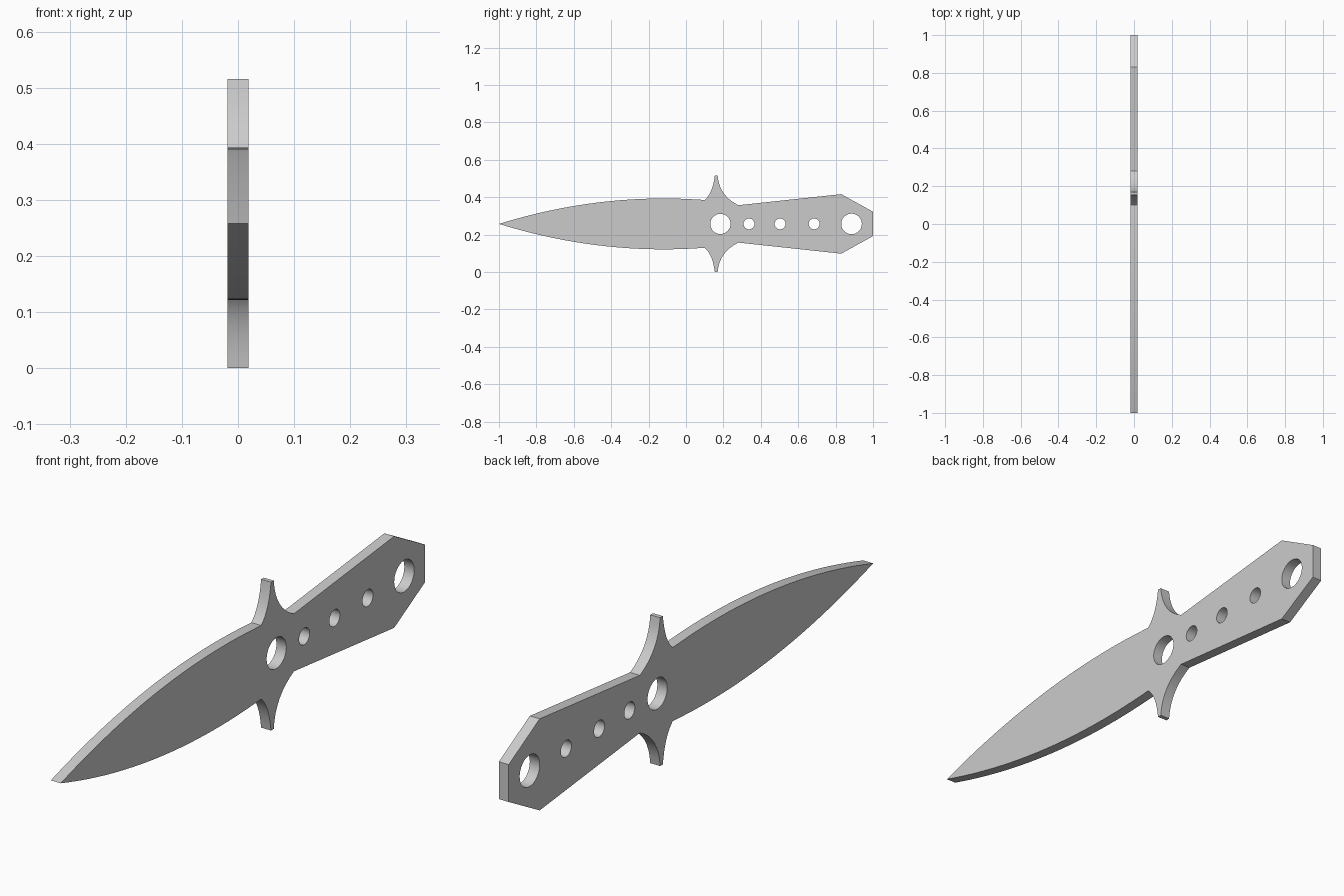
import bpy, bmesh, math
from mathutils import Matrix

if "Cube" in bpy.data.objects:
    bpy.data.objects.remove(bpy.data.objects["Cube"])

HALF_T = 0.019      # half thickness of the plate
MID_Z = 0.2575      # height of the centre line
BAND_END = 0.062    # where the ground edge stops
N = 24


def arc(y, peak, reach):
    """Half width of the blade at y."""
    return peak * (1 - ((y + 0.12) / reach) ** 2)


def bezier(a, c, b, n=8):
    return [tuple((1 - t) ** 2 * p + 2 * t * (1 - t) * q + t * t * r
                  for p, q, r in zip(a, c, b))
            for t in (i / n for i in range(n + 1))]


def material(name, v):
    m = bpy.data.materials.new(name)
    m.diffuse_color = (v, v, v, 1)
    m.use_nodes = True
    m.node_tree.nodes["Principled BSDF"].inputs["Base Color"].default_value = m.diffuse_color
    return m


# Half profiles, as (y, half width)
ts = [i / N for i in range(N + 1)]
outer = [(y, arc(y, 0.136, 0.88)) for y in (-1 + t * (BAND_END + 1) for t in ts)]
inner = [(y, arc(y, 0.098, 0.83)) for y in (-0.95 + t * (BAND_END + 0.95) for t in ts)]
rear = bezier((0.10, 0.128), (0.143, 0.165), (0.154, 0.2575))
rear += bezier((0.169, 0.2575), (0.178, 0.15), (0.28, 0.10))
rear += [(0.83, 0.159), (1.0, 0.065)]

# Flat sheet: two edge bands and one core face
bm = bmesh.new()


def verts(points, side):
    return [bm.verts.new((-HALF_T, y, MID_Z + side * w)) for y, w in points]


tip = bm.verts.new((-HALF_T, -1, MID_Z))
inner_tip = bm.verts.new((-HALF_T, -0.95, MID_Z))
halves = []
for side in (1, -1):
    o = [tip] + verts(outer[1:], side)
    i = [inner_tip] + verts(inner[1:], side)
    r = verts(rear, side)
    for k in range(N):
        bm.faces.new((o[k], o[k + 1], i[k + 1], i[k])).material_index = 1
    halves.append(i + [o[-1]] + r)
bm.faces.new(halves[0] + halves[1][:0:-1])

# Thicken the sheet
ext = bmesh.ops.extrude_face_region(bm, geom=bm.faces[:], use_keep_orig=True)
bmesh.ops.translate(bm, vec=(2 * HALF_T, 0, 0),
                    verts=[g for g in ext["geom"] if isinstance(g, bmesh.types.BMVert)])
bmesh.ops.recalc_face_normals(bm, faces=bm.faces[:])
mesh = bpy.data.meshes.new("knife_plate")
bm.to_mesh(mesh)
bm.free()
knife = bpy.data.objects.new("knife_plate", mesh)
bpy.context.collection.objects.link(knife)
mesh.materials.append(material("steel", 0.8))
mesh.materials.append(material("ground_edge", 0.95))

# Round holes along the handle
bm = bmesh.new()
for y, r in ((0.184, 0.054), (0.337, 0.029), (0.503, 0.029), (0.685, 0.029), (0.885, 0.055)):
    bmesh.ops.create_cone(bm, cap_ends=True, segments=32, radius1=r, radius2=r, depth=0.2,
                          matrix=Matrix.Translation((0, y, MID_Z)) @ Matrix.Rotation(math.pi / 2, 4, 'Y'))
cut_mesh = bpy.data.meshes.new("hole_cutter")
bm.to_mesh(cut_mesh)
bm.free()
cutter = bpy.data.objects.new("hole_cutter", cut_mesh)
bpy.context.collection.objects.link(cutter)
cutter.hide_render = True

mod = knife.modifiers.new("holes", 'BOOLEAN')
mod.operation = 'DIFFERENCE'
mod.solver = 'EXACT'
mod.object = cutter
bpy.context.view_layer.objects.active = knife
knife.select_set(True)
bpy.ops.object.modifier_apply(modifier="holes")
bpy.data.objects.remove(cutter)
cutter = None
bpy.ops.object.shade_smooth_by_angle(angle=math.radians(25))
